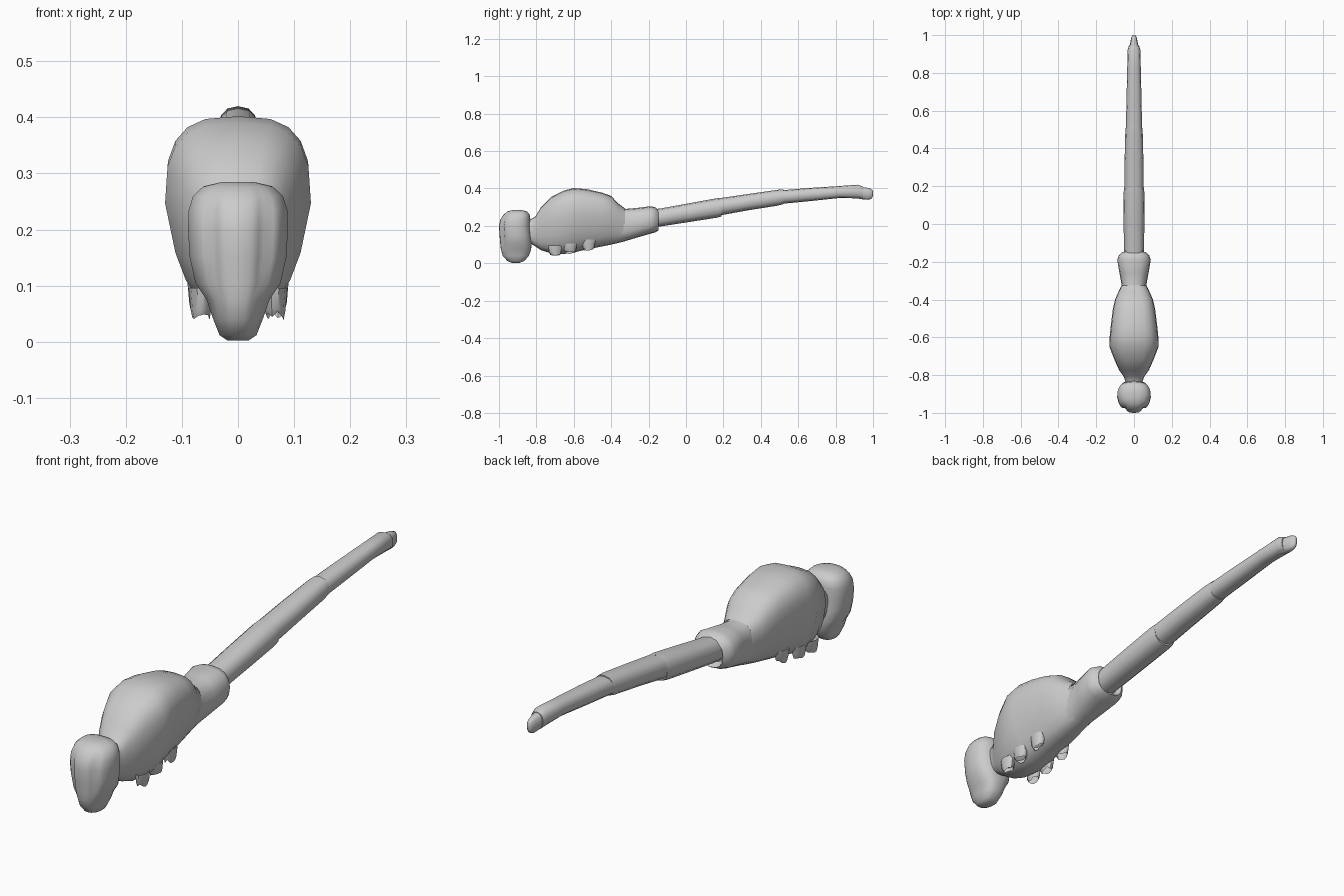
import bpy, bmesh, math, random
from math import sin, cos, pi

random.seed(4)


def loft(name, rings, caps=(True, True), angle=50, subdiv=0):
    """Skin a list of equal-length point rings into one object."""
    bm = bmesh.new()
    vs = [[bm.verts.new(p) for p in r] for r in rings]
    n = len(vs[0])
    for a, b in zip(vs, vs[1:]):
        for i in range(n):
            j = (i + 1) % n
            bm.faces.new((a[i], a[j], b[j], b[i]))
    if caps[0]:
        bm.faces.new(vs[0][::-1])
    if caps[1]:
        bm.faces.new(vs[-1])
    bmesh.ops.recalc_face_normals(bm, faces=bm.faces)
    me = bpy.data.meshes.new(name)
    bm.to_mesh(me)
    bm.free()
    ob = bpy.data.objects.new(name, me)
    bpy.context.collection.objects.link(ob)
    bpy.ops.object.select_all(action='DESELECT')
    ob.select_set(True)
    bpy.context.view_layer.objects.active = ob
    if subdiv:
        m = ob.modifiers.new("smooth", 'SUBSURF')
        m.levels = m.render_levels = subdiv
        bpy.ops.object.modifier_apply(modifier=m.name)
    bpy.ops.object.shade_smooth_by_angle(angle=math.radians(angle))
    return ob


def sp(v, e):
    return math.copysign(abs(v) ** e, v)


def body_ring(y, top, bot, w, n=16, e=0.8, taper=0.0, mid=0.5):
    """Upright cross-section at y; taper narrows the lower half."""
    zc = bot + (top - bot) * mid
    pts = []
    for i in range(n):
        a = 2 * pi * i / n
        c, s = sp(cos(a), e), sp(sin(a), e)
        z = zc + s * ((top - zc) if s > 0 else (zc - bot))
        x = w * c * (1 + taper * min(s, 0))
        pts.append((x, y, z))
    return pts


# Head: stacked horizontal rings, grooves divide the face from the eyes
def head_ring(z, y0, y1, w, groove):
    pts = []
    for i in range(28):
        a = 2 * pi * i / 28
        c, s = sp(cos(a), 0.75), sp(sin(a), 0.75)
        g = 1.0
        for t in (-0.30 * pi, -0.70 * pi):
            d = (a - 2 * pi if a > pi else a) - t
            g -= groove * math.exp(-(d / 0.2) ** 2)
        x = w * c * g * (1 + 0.18 * min(s, 0))
        pts.append((x, (y0 + y1) / 2 + s * g * (y1 - y0) / 2, z))
    return pts


loft("head", [head_ring(*h) for h in (
    (0.002, -0.93, -0.89, 0.018, 0),
    (0.012, -0.955, -0.865, 0.033, 0),
    (0.04, -0.98, -0.84, 0.044, 0),
    (0.075, -0.99, -0.828, 0.056, 0.03),
    (0.105, -0.993, -0.825, 0.076, 0.10),
    (0.15, -0.997, -0.828, 0.086, 0.15),
    (0.20, -1.0, -0.832, 0.089, 0.15),
    (0.235, -0.992, -0.832, 0.088, 0.12),
    (0.26, -0.975, -0.836, 0.080, 0.06),
    (0.277, -0.955, -0.85, 0.062, 0),
    (0.285, -0.925, -0.88, 0.028, 0))], angle=60)

# Thorax: y, top, bottom, half width, lower taper
loft("thorax", [body_ring(y, t, b, w, 20, 0.68, k, 0.58) for y, t, b, w, k in (
    (-0.87, 0.22, 0.12, 0.040, 0),
    (-0.83, 0.235, 0.105, 0.046, 0.1),
    (-0.805, 0.25, 0.09, 0.056, 0.1),
    (-0.775, 0.30, 0.07, 0.078, 0.2),
    (-0.72, 0.355, 0.052, 0.103, 0.22),
    (-0.65, 0.39, 0.05, 0.130, 0.25),
    (-0.60, 0.402, 0.058, 0.129, 0.28),
    (-0.53, 0.396, 0.074, 0.122, 0.3),
    (-0.45, 0.378, 0.09, 0.112, 0.3),
    (-0.40, 0.36, 0.10, 0.100, 0.3),
    (-0.365, 0.322, 0.108, 0.085, 0.25),
    (-0.325, 0.292, 0.118, 0.066, 0.1))],
    caps=(True, False), angle=60)

# Flared sheath that the tail slides into
loft("thorax_sheath", [body_ring(y, t, b, w, 16, 0.8) for y, t, b, w in (
    (-0.345, 0.297, 0.114, 0.068),
    (-0.32, 0.291, 0.12, 0.066),
    (-0.26, 0.296, 0.138, 0.077),
    (-0.19, 0.305, 0.158, 0.089),
    (-0.165, 0.30, 0.165, 0.080),
    (-0.148, 0.285, 0.175, 0.060),
    (-0.17, 0.275, 0.19, 0.050))], caps=(False, True), angle=40)

# Tail segments: overlapping tubes, each rim slightly wider than the next
segments = (
    ((-0.20, 0.285, 0.19, 0.050), (-0.13, 0.294, 0.198, 0.053),
     (0.0, 0.318, 0.218, 0.055), (0.16, 0.347, 0.243, 0.056),
     (0.19, 0.350, 0.250, 0.052)),
    ((0.16, 0.345, 0.252, 0.052), (0.33, 0.370, 0.283, 0.050),
     (0.49, 0.393, 0.308, 0.046), (0.52, 0.395, 0.316, 0.042)),
    ((0.49, 0.388, 0.316, 0.043), (0.65, 0.402, 0.331, 0.040),
     (0.82, 0.413, 0.349, 0.036), (0.92, 0.420, 0.347, 0.034),
     (0.945, 0.410, 0.343, 0.027)),
)
for i, seg in enumerate(segments):
    loft(f"tail_segment_{i + 1}", [body_ring(*s, 12, 0.85) for s in seg], angle=40)

# Tail tip
loft("tail_tip", [body_ring(*s, 10, 0.85) for s in (
    (0.90, 0.410, 0.348, 0.026),
    (0.94, 0.409, 0.341, 0.024),
    (0.975, 0.404, 0.338, 0.017),
    (0.993, 0.397, 0.345, 0.012),
    (1.0, 0.388, 0.360, 0.006))], angle=60)

# Broken leg sockets: short open tubes with ragged rims under the thorax
for side, sx in (("left", -1), ("right", 1)):
    for k, (x, y, z) in enumerate(((0.066, -0.70, 0.046), (0.068, -0.62, 0.056),
                                   (0.062, -0.52, 0.076))):
        rings = []
        for dz, r, jag in ((0.05, 0.026, 0), (0.012, 0.022, 0.002), (0, 0.018, 0.008)):
            rings.append([(sx * (x + r * 0.85 * cos(a)), y + r * 1.5 * sin(a),
                           z + dz + random.uniform(-jag, jag))
                          for a in (2 * pi * j / 10 for j in range(10))])
        loft(f"{side}_leg_socket_{k + 1}", rings, caps=(False, False))
